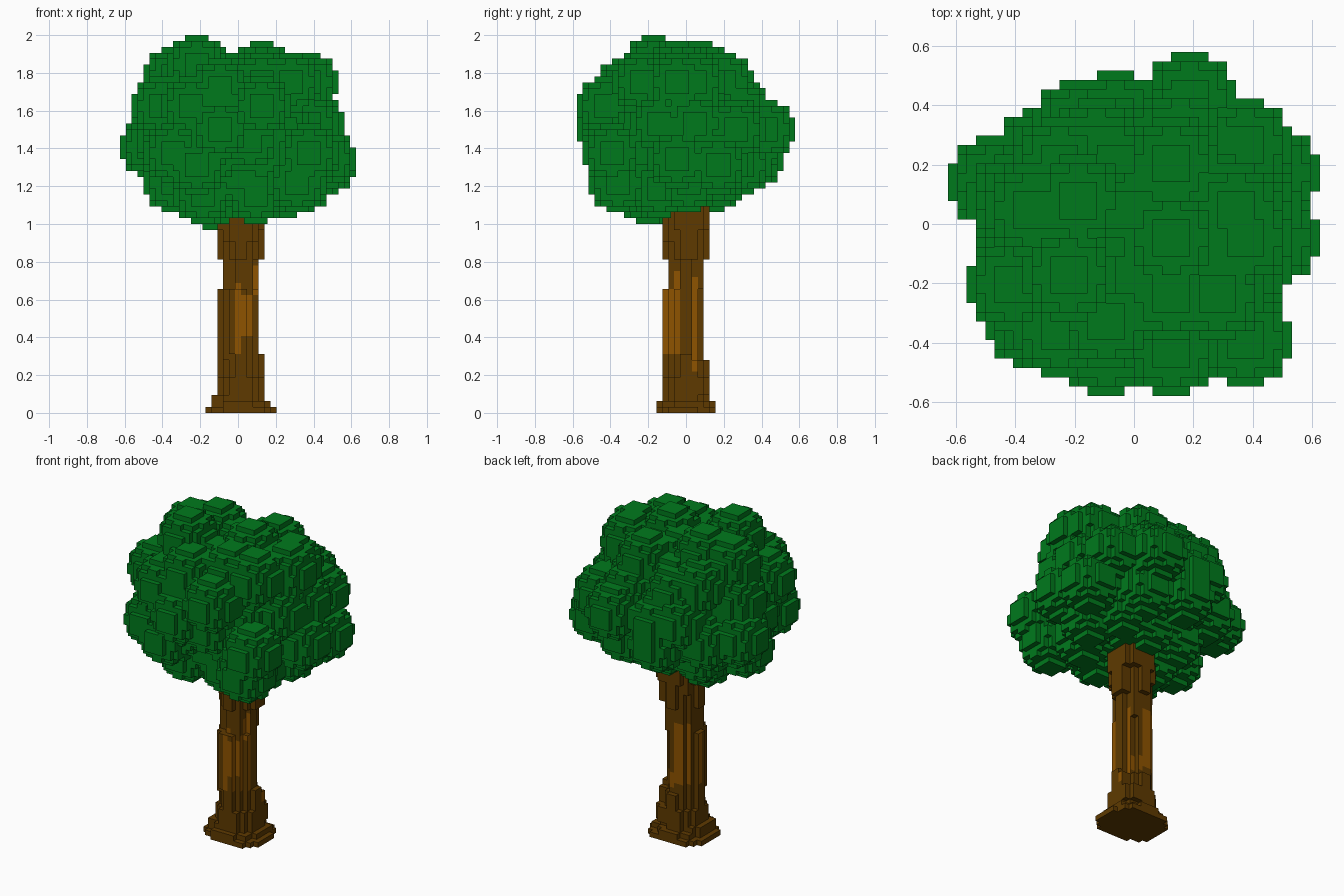
import bpy, bmesh, math, random
from mathutils import Vector

cube = bpy.data.objects.get("Cube")
if cube:
    bpy.data.objects.remove(cube, do_unlink=True)

V = 2 / 64  # voxel size
rng = random.Random(4)


def material(name, rgb):
    m = bpy.data.materials.new(name)
    m.use_nodes = True
    m.diffuse_color = (*rgb, 1)
    bsdf = m.node_tree.nodes["Principled BSDF"]
    bsdf.inputs["Base Color"].default_value = (*rgb, 1)
    bsdf.inputs["Roughness"].default_value = 0.9
    return m


leaf = material("leaf green", (0.0, 0.195, 0.012))
bark = material("bark brown", (0.113, 0.042, 0.0))
bare = material("light wood", (0.275, 0.088, 0.0))


def voxel_object(name, cells, offset, mats, rule=None):
    """Skin a set of integer cells with its outer quads and merge flat areas."""
    bm = bmesh.new()
    verts = {}

    def vert(p):
        if p not in verts:
            verts[p] = bm.verts.new((Vector(p) + offset) * V)
        return verts[p]

    for c in cells:
        for axis in range(3):
            for side in (0, 1):
                n = list(c)
                n[axis] += 2 * side - 1
                if tuple(n) in cells:
                    continue
                a, b = (axis + 1) % 3, (axis + 2) % 3
                quad = []
                for da, db in ((0, 0), (1, 0), (1, 1), (0, 1)):
                    p = list(c)
                    p[axis] += side
                    p[a] += da
                    p[b] += db
                    quad.append(vert(tuple(p)))
                f = bm.faces.new(quad if side else quad[::-1])
                if rule:
                    f.normal_update()
                    f.material_index = rule(f.calc_center_median(), f.normal)
    bmesh.ops.dissolve_limit(bm, angle_limit=0.01, verts=bm.verts[:],
                             edges=bm.edges[:], delimit={'MATERIAL'})
    me = bpy.data.meshes.new(name)
    bm.to_mesh(me)
    bm.free()
    for m in mats:
        me.materials.append(m)
    ob = bpy.data.objects.new(name, me)
    bpy.context.collection.objects.link(ob)
    return ob


# Foliage: leaf clumps on the outside of a solid rounded core
clumps = [
    # crown
    (-.21, -.16, 1.844), (.14, -.06, 1.81), (.14, .19, 1.75), (-.18, .07, 1.81),
    (.37, -.06, 1.74), (.34, .06, 1.75), (.27, -.25, 1.75), (.14, -.25, 1.76),
    (-.344, .05, 1.78), (0, .05, 1.75), (-.25, .2, 1.68),
    # front
    (-.08, -.42, 1.49), (.14, -.42, 1.61), (.37, -.39, 1.39), (.3, -.36, 1.23),
    (-.35, -.33, 1.39), (-.21, -.37, 1.32), (-.24, -.35, 1.64), (-.08, -.32, 1.71),
    # sides
    (-.469, .13, 1.41), (-.41, -.19, 1.61), (-.4, .08, 1.6), (.469, -.06, 1.33),
    (.46, .16, 1.32), (.406, .06, 1.52), (.39, -.14, 1.52), (-.375, -.08, 1.44),
    # back
    (.175, .422, 1.485), (-.05, .36, 1.34), (-.05, .36, 1.47), (.36, .26, 1.5),
    (-.2, .32, 1.5), (-.3, .24, 1.37), (.15, .3, 1.6), (-.12, .25, 1.64),
    (.2, .3, 1.31),
    # underside
    (-.11, -.03, 1.125), (-.18, -.19, 1.16), (.08, -.19, 1.16), (.24, -.14, 1.19),
    (-.344, -.08, 1.22), (.344, .0, 1.22), (.02, .14, 1.22), (.22, .16, 1.25),
    (-.2, .12, 1.22),
]
core_mid, core = Vector((0, -.02, 1.48)), Vector((.48, .42, .38))
for i in range(40):
    h = 1 - (2 * i + 1) / 40
    a, r = i * 2.39996, math.sqrt(1 - h * h)
    clumps.append(core_mid + Vector((.36 * r * math.cos(a), .31 * r * math.sin(a), .27 * h)))

off = Vector((0, .5, 0))
leaves = set()
for c in clumps:
    o = [round(c[k] / V - off[k]) for k in range(3)]
    for x in range(-5, 5):
        for y in range(-5, 5):
            for z in range(-5, 5):
                if (x + .5) ** 2 + (y + .5) ** 2 + (z + .5) ** 2 < 25.5:
                    leaves.add((o[0] + x, o[1] + y, o[2] + z))
for x in range(-20, 20):
    for y in range(-20, 20):
        for z in range(30, 64):
            p = (Vector((x + .5, y + .5, z + .5)) + off) * V - core_mid
            if sum((p[k] / core[k]) ** 2 for k in range(3)) < 1:
                leaves.add((x, y, z))
leaves = {c for c in leaves if -20 <= c[0] < 20 and -19 <= c[1] < 18 and c[2] < 64}
voxel_object("foliage", leaves, off, [leaf])

# Trunk: stacked layers with ribbed bark
# (top cell, x min, x max, y min, y max, roundness of the cross-section)
layers = [
    (1, -6, 6, -5, 5, 2.6), (2, -5, 5, -5, 5, 1.9), (3, -5, 4, -4, 4, 2),
    (6, -4, 4, -4, 4, 2), (9, -4, 4, -4, 4, 1.4), (10, -4, 4, -4, 3, 1.35),
    (21, -4, 3, -4, 3, 1.5), (26, -3, 3, -3, 3, 1.75),
    (29, -4, 4, -4, 4, 1.3), (31, -4, 4, -4, 4, 1.6), (36, -4, 4, -4, 4, 2.1),
]
rib = {(x, y): rng.uniform(-.14, .14) for x in range(-7, 7) for y in range(-7, 7)}
wood = set()
z0 = 0
for top, x0, x1, y0, y1, power in layers:
    for z in range(z0, top):
        for x in range(x0, x1):
            for y in range(y0, y1):
                u = (2 * x + 1 - x0 - x1) / (x1 - x0)
                v = (2 * y + 1 - y0 - y1) / (y1 - y0)
                if abs(u) ** power + abs(v) ** power < 1.06 + rib[x, y]:
                    wood.add((x, y, z))
    z0 = top

# Bare patches: (normal axis, side, centre across, centre height, half sizes)
patches = [
    (1, -1, 0, .49, .025, .19), (1, -1, .05, .52, .03, .11), (1, -1, .09, .7, .02, .07),
    (0, 1, -.08, .48, .05, .18), (0, 1, -.045, .7, .02, .06), (0, 1, .04, .48, .02, .25),
    (1, 1, -.025, .52, .05, .19), (1, 1, .06, .36, .03, .06),
    (0, -1, .02, .5, .016, .17),
]


def bark_rule(p, n):
    for axis, side, across, h, w, t in patches:
        if n[axis] * side > .5 and abs(p[1 - axis] - across) < w and abs(p.z - h) < t:
            return 1
    return 0


voxel_object("trunk", wood, Vector((.5, 0, 0)), [bark, bare], bark_rule)
